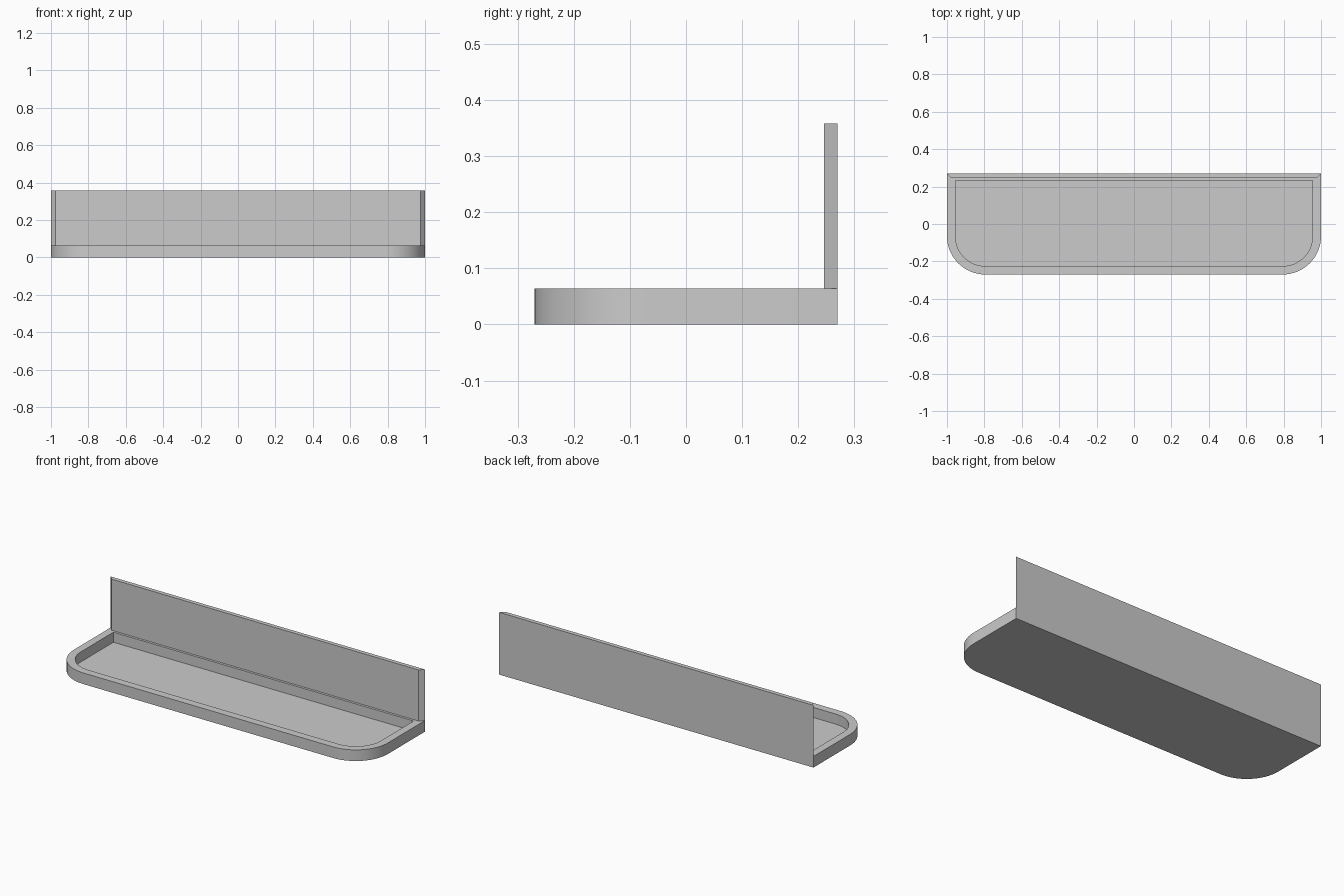
import bpy, bmesh
from math import cos, sin, pi

if "Cube" in bpy.data.objects:
    bpy.data.objects.remove(bpy.data.objects["Cube"])

SEG = 16


def outline(hx, y0, y1, r):
    """Counter-clockwise outline: square back corners, rounded front corners."""
    pts = [(hx, y1), (-hx, y1)]
    for cx, start in ((-hx + r, pi), (hx - r, 1.5 * pi)):
        for i in range(SEG + 1):
            a = start + 0.5 * pi * i / SEG
            pts.append((cx + r * cos(a), y0 + r + r * sin(a)))
    return pts


def loft(name, rings):
    """Closed solid skinned through rings of (outline, z), capped at both ends."""
    bm = bmesh.new()
    loops = [[bm.verts.new((x, y, z)) for x, y in pts] for pts, z in rings]
    for a, b in zip(loops, loops[1:]):
        n = len(a)
        for i in range(n):
            j = (i + 1) % n
            bm.faces.new((a[i], a[j], b[j], b[i]))
    bm.faces.new(loops[0][::-1])
    bm.faces.new(loops[-1])
    bmesh.ops.recalc_face_normals(bm, faces=bm.faces)
    mesh = bpy.data.meshes.new(name)
    bm.to_mesh(mesh)
    bm.free()
    obj = bpy.data.objects.new(name, mesh)
    bpy.context.collection.objects.link(obj)
    bpy.ops.object.select_all(action='DESELECT')
    obj.select_set(True)
    bpy.context.view_layer.objects.active = obj
    bpy.ops.object.shade_smooth_by_angle()
    return obj


# Shallow tray: outer wall, flat rim, recessed floor
outer = outline(1.0, -0.27, 0.27, 0.205)
inner = outline(0.955, -0.225, 0.232, 0.16)
loft("shelf_tray", [(outer, 0.0), (outer, 0.064), (inner, 0.064), (inner, 0.006)])

# Upright back panel with mitred front side edges
panel = [(1.0, 0.27), (-1.0, 0.27), (-0.976, 0.246), (0.976, 0.246)]
loft("back_panel", [(panel, 0.064), (panel, 0.358)])
